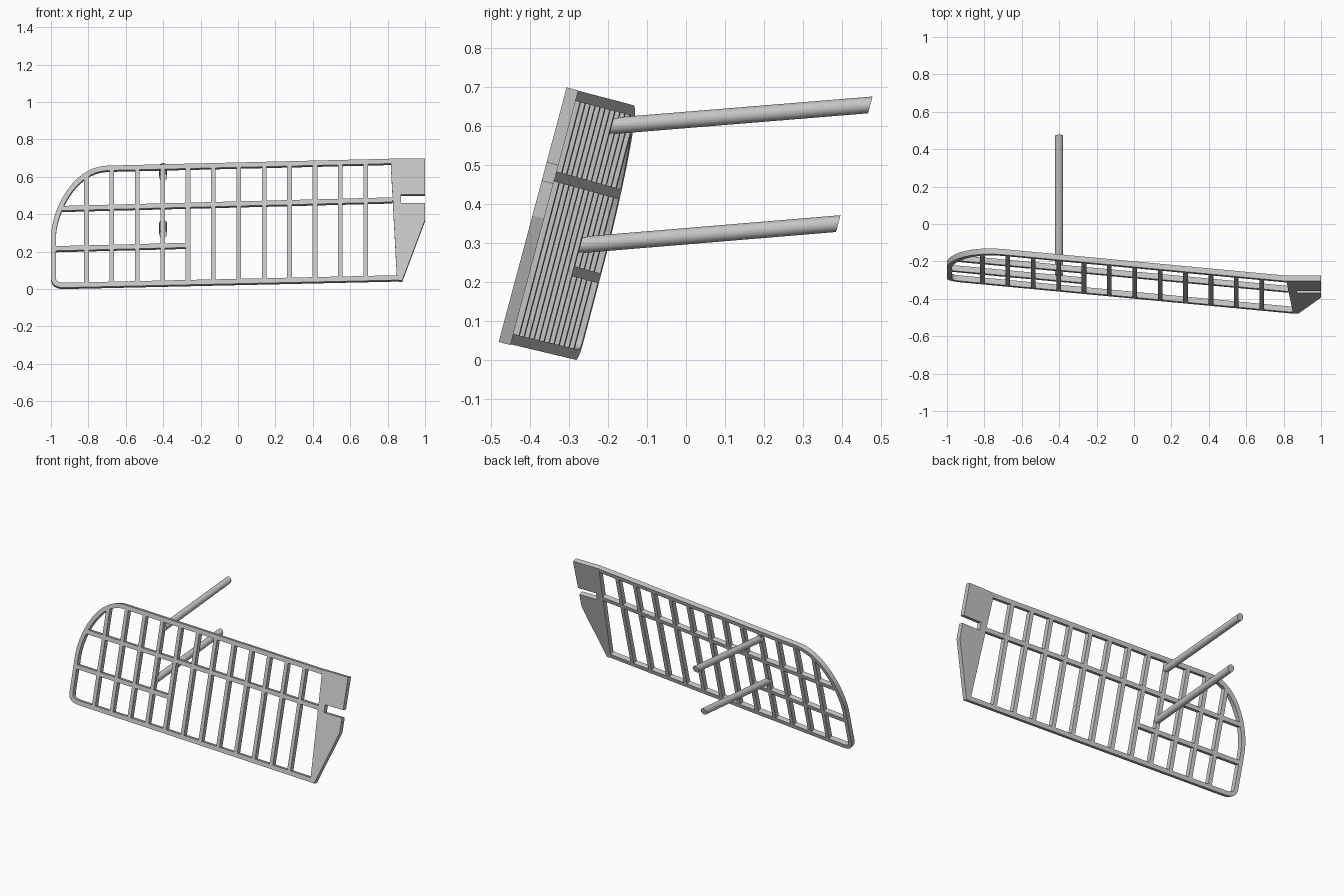
import bpy, bmesh, math
from mathutils import Vector
from mathutils.geometry import interpolate_bezier

cube = bpy.data.objects.get("Cube")
if cube:
    bpy.data.objects.remove(cube)

grey = bpy.data.materials.new("light_grey")
grey.use_nodes = True
colour = (0.56, 0.56, 0.56, 1)
grey.diffuse_color = colour
grey.node_tree.nodes["Principled BSDF"].inputs["Base Color"].default_value = colour

LEAN = 0.267       # backward lean, y per z
SWEEP = -0.1       # y per x outside the root plate
DEPTH = Vector((0, 0.966, -0.258)) * 0.031


def root_x(z):
    """Edge where the swept panel meets the root plate."""
    return 0.853 - 0.054 * z


def place(x, z):
    """Front surface point for a position in the front outline."""
    return Vector((x, LEAN * z + SWEEP * min(0, x - root_x(z)) - 0.492, z))


def finish(name, bm):
    bmesh.ops.remove_doubles(bm, verts=bm.verts, dist=1e-5)
    bmesh.ops.recalc_face_normals(bm, faces=bm.faces)
    mesh = bpy.data.meshes.new(name)
    bm.to_mesh(mesh)
    bm.free()
    mesh.materials.append(grey)
    obj = bpy.data.objects.new(name, mesh)
    bpy.context.collection.objects.link(obj)
    return obj


def slab(name, points):
    """Flat shape given in the front outline, thickened backward."""
    bm = bmesh.new()
    face = bm.faces.new([bm.verts.new(place(x, z)) for x, z in points])
    back = bmesh.ops.extrude_face_region(bm, geom=[face], use_keep_orig=True)
    bmesh.ops.translate(bm, vec=DEPTH,
                        verts=[g for g in back["geom"] if isinstance(g, bmesh.types.BMVert)])
    return finish(name, bm)


def bezier(*pts, n=16):
    return [Vector((p.x, p.y)) for p in
            interpolate_bezier(*[Vector((x, z, 0)) for x, z in pts], n)]


# Outer edge of the rim, from the top of the root round the tip to the bottom
outline = [Vector((root_x(0.697), 0.697))]
outline += bezier((-0.7, 0.66), (-0.88, 0.655), (-1, 0.43), (-1, 0.27))
outline += bezier((-1, 0.065), (-1, 0.025), (-0.975, 0.008), (-0.93, 0.008), n=8)
outline.append(Vector((root_x(0.048), 0.048)))


def inset(path, width):
    """Offset a path to its left with mitred corners."""
    result = []
    for i, p in enumerate(path):
        a = (p - path[i - 1]).normalized() if i else None
        b = (path[i + 1] - p).normalized() if i < len(path) - 1 else None
        a, b = a or b, b or a
        na, nb = Vector((-a.y, a.x)), Vector((-b.y, b.x))
        m = (na + nb).normalized()
        result.append(p + m * width / m.dot(na))
    return result


# Rim
inner = inset(outline, 0.026)
slab("rim", outline + inner[::-1])


def rim_heights(x):
    hits = [p.y + (q.y - p.y) * (x - p.x) / (q.x - p.x)
            for p, q in zip(outline, outline[1:])
            if p.x != q.x and min(p.x, q.x) <= x <= max(p.x, q.x)]
    return min(hits), max(hits)


# Upright ribs
for i in range(12):
    x = -0.81 + 0.1357 * i
    w = 0.0125
    (l0, l1), (r0, r1) = rim_heights(x - w), rim_heights(x + w)
    e = 0.015
    slab(f"rib_{i + 1}", [(x - w, l0 + e), (x + w, r0 + e), (x + w, r1 - e), (x - w, l1 - e)])


# Lengthwise spars
def spar(name, x0, z0, x1, z1, h=0.0125):
    slab(name, [(x0, z0 - h), (x1, z1 - h), (x1, z1 + h), (x0, z0 + h)])


spar("upper_spar", -0.945, 0.432, root_x(0.478), 0.478)
spar("lower_spar", -0.985, 0.217, -0.275, 0.235)

# Root plate with a slot
slab("root_plate", [(root_x(0.698), 0.698), (1, 0.698), (1, 0.506), (0.872, 0.506),
                    (0.872, 0.46), (1, 0.46), (1, 0.37), (0.878, 0.046),
                    (root_x(0.048), 0.048)])


# Rear support struts with ends cut parallel to the panel
def strut(name, start, end, radius=0.0215, sides=24):
    bm = bmesh.new()
    rings = []
    for centre in (start, end):
        ring = []
        for k in range(sides):
            t = math.tau * k / sides
            s = radius * math.sin(t)
            ring.append(bm.verts.new(Vector(centre) + Vector((radius * math.cos(t), LEAN * s, s))))
        rings.append(ring)
        bm.faces.new(ring)
    for k in range(sides):
        j = (k + 1) % sides
        bm.faces.new((rings[0][k], rings[0][j], rings[1][j], rings[1][k]))
    obj = finish(name, bm)
    bpy.ops.object.select_all(action='DESELECT')
    obj.select_set(True)
    bpy.context.view_layer.objects.active = obj
    bpy.ops.object.shade_smooth_by_angle()


strut("upper_strut", (-0.4, -0.19, 0.599), (-0.4, 0.472, 0.653))
strut("lower_strut", (-0.4, -0.273, 0.294), (-0.4, 0.39, 0.349))
